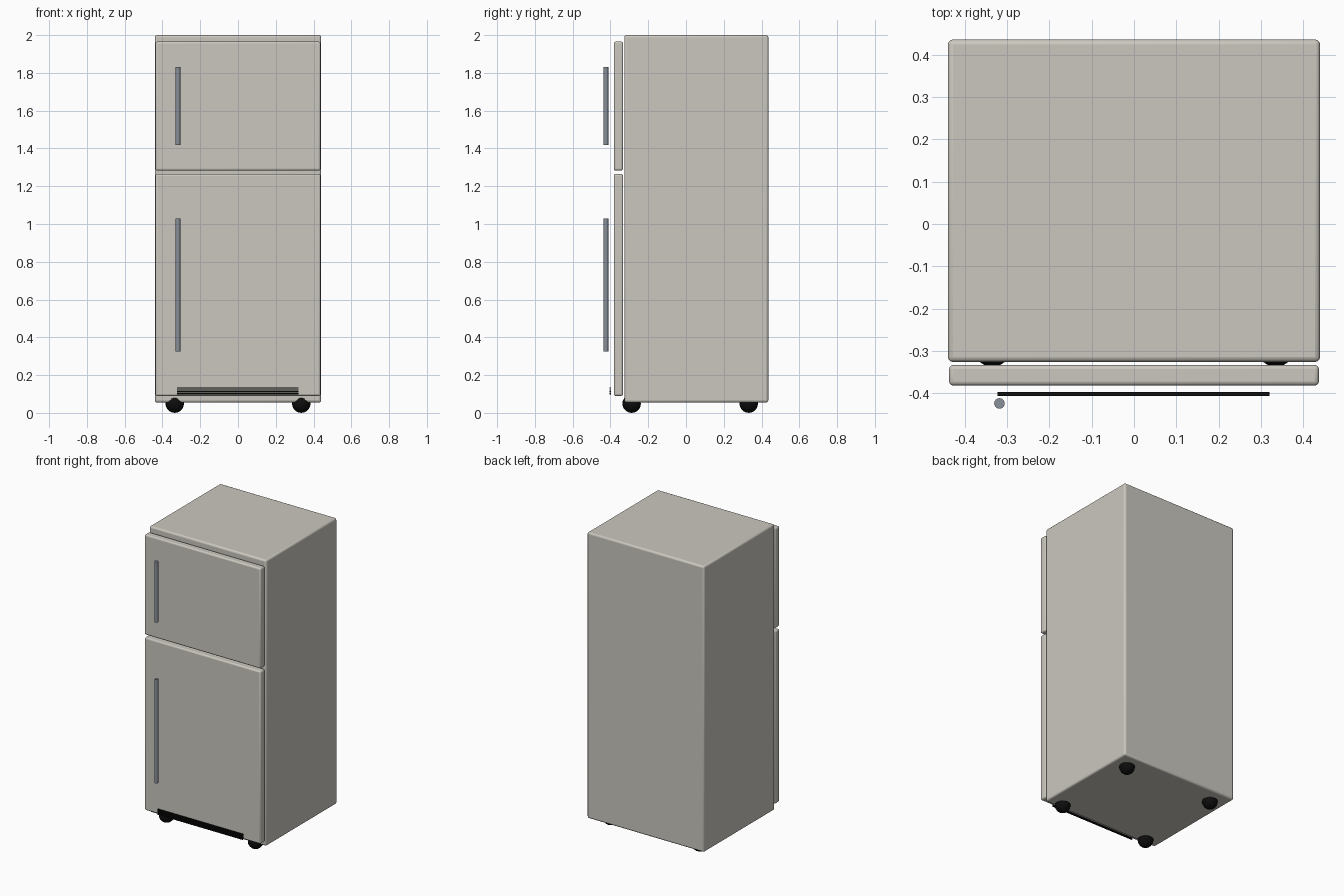
import bpy
import math

if "Cube" in bpy.data.objects:
    bpy.data.objects.remove(bpy.data.objects["Cube"], do_unlink=True)


def material(name, color):
    m = bpy.data.materials.new(name)
    m.use_nodes = True
    m.diffuse_color = (*color, 1)
    m.node_tree.nodes["Principled BSDF"].inputs["Base Color"].default_value = (*color, 1)
    return m


ENAMEL = material("warm grey enamel", (0.60, 0.575, 0.52))
STEEL = material("blue grey steel", (0.25, 0.28, 0.32))
BLACK = material("black plastic", (0.004, 0.004, 0.004))


def finish(name, mat):
    ob = bpy.context.object
    ob.name = ob.data.name = name
    ob.data.materials.append(mat)
    bpy.ops.object.shade_smooth_by_angle(angle=math.radians(35))
    return ob


def box(name, low, high, mat, bevel=0):
    """Box between two corners, with optional rounded edges."""
    bpy.ops.mesh.primitive_cube_add(size=1, location=[(a + b) / 2 for a, b in zip(low, high)])
    bpy.context.object.scale = [b - a for a, b in zip(low, high)]
    bpy.ops.object.transform_apply(location=False, rotation=False, scale=True)
    ob = finish(name, mat)
    if bevel:
        mod = ob.modifiers.new("rounded edges", 'BEVEL')
        mod.width = bevel
        mod.segments = 3
    return ob


# Cabinet
box("cabinet", (-0.44, -0.326, 0.055), (0.44, 0.436, 2.0), ENAMEL, 0.012)

# Doors, each with an upright bar handle
for name, z0, z1, h0, h1 in (("freezer", 1.283, 1.965, 1.418, 1.83),
                             ("fridge", 0.09, 1.265, 0.325, 1.03)):
    box(name + "_door", (-0.437, -0.382, z0), (0.437, -0.333, z1), ENAMEL, 0.01)
    bpy.ops.mesh.primitive_cylinder_add(vertices=16, radius=0.0125, depth=h1 - h0,
                                        location=(-0.318, -0.424, (h0 + h1) / 2))
    finish(name + "_handle", STEEL)

# Slatted vent grille along the bottom
for i in range(4):
    z = 0.098 + i * 0.0103
    box(f"grille_slat_{i + 1}", (-0.323, -0.406, z), (0.32, -0.397, z + 0.0065), BLACK)

# Round feet
for side, x in (("right", -0.335), ("left", 0.335)):
    for end, y in (("front", -0.288), ("back", 0.332)):
        bpy.ops.mesh.primitive_uv_sphere_add(segments=16, ring_count=10, radius=0.049,
                                             location=(x, y, 0.049))
        finish(f"{end}_{side}_foot", BLACK)
